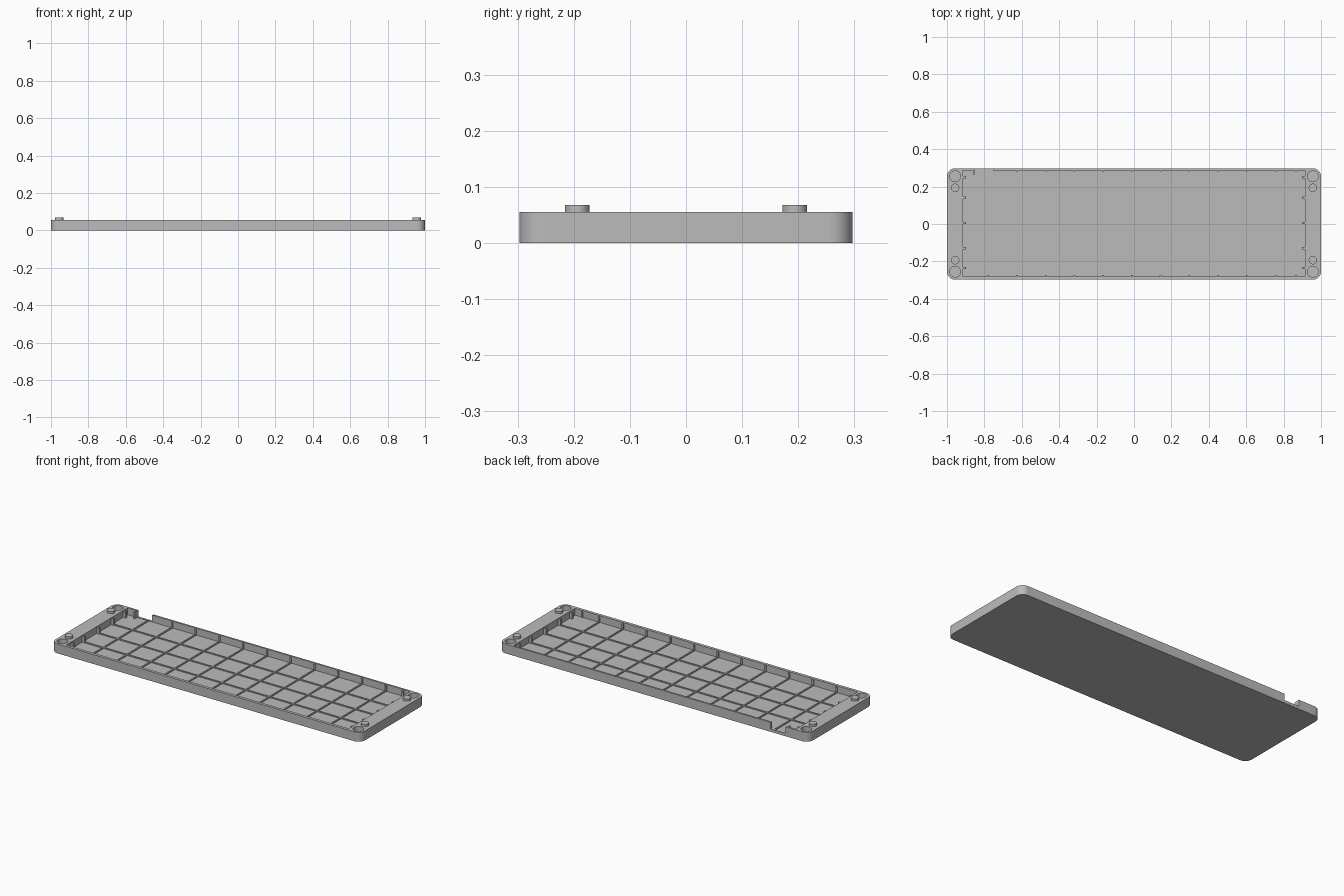
import bpy, bmesh, math
from mathutils import Matrix, Vector

if "Cube" in bpy.data.objects:
    bpy.data.objects.remove(bpy.data.objects["Cube"], do_unlink=True)

GREY = (0.5, 0.5, 0.5, 1)
mat = bpy.data.materials.new("plain grey")
mat.use_nodes = True
mat.diffuse_color = GREY
mat.node_tree.nodes["Principled BSDF"].inputs["Base Color"].default_value = GREY

HALF_X, HALF_Y, RIM, FLOOR = 1.0, 0.297, 0.055, 0.015
IN_X, IN_FRONT, IN_BACK = 0.913, -0.28, 0.286


def finish(name, bm):
    bmesh.ops.recalc_face_normals(bm, faces=bm.faces)
    mesh = bpy.data.meshes.new(name)
    bm.to_mesh(mesh)
    bm.free()
    mesh.materials.append(mat)
    obj = bpy.data.objects.new(name, mesh)
    bpy.context.collection.objects.link(obj)
    return obj


def add_box(bm, x0, x1, y0, y1, z0, z1):
    centre = Vector((x0 + x1, y0 + y1, z0 + z1)) / 2
    size = Matrix.Diagonal((x1 - x0, y1 - y0, z1 - z0, 1))
    bmesh.ops.create_cube(bm, size=1, matrix=Matrix.Translation(centre) @ size)


def add_cylinder(bm, x, y, r, z0, z1):
    bmesh.ops.create_cone(bm, cap_ends=True, segments=32, radius1=r, radius2=r, depth=z1 - z0,
                          matrix=Matrix.Translation((x, y, (z0 + z1) / 2)))


def smooth(obj):
    bpy.ops.object.select_all(action='DESELECT')
    obj.select_set(True)
    bpy.context.view_layer.objects.active = obj
    bpy.ops.object.shade_smooth_by_angle(angle=math.radians(30))


def cut(obj, cutter):
    mod = obj.modifiers.new("cut", 'BOOLEAN')
    mod.operation, mod.solver, mod.object = 'DIFFERENCE', 'EXACT', cutter
    bpy.context.view_layer.objects.active = obj
    bpy.ops.object.modifier_apply(modifier=mod.name)
    bpy.data.objects.remove(cutter, do_unlink=True)


# Tray body: block with rounded upright corners
bm = bmesh.new()
add_box(bm, -HALF_X, HALF_X, -HALF_Y, HALF_Y, 0, RIM)
upright = [e for e in bm.edges if abs(e.verts[0].co.z - e.verts[1].co.z) > 0.01]
bmesh.ops.bevel(bm, geom=upright, offset=0.042, segments=10, profile=0.5, affect='EDGES')
tray = finish("tray_body", bm)

# Cavity, cable notch in the back wall, and corner sockets
bm = bmesh.new()
add_box(bm, -IN_X, IN_X, IN_FRONT, IN_BACK, FLOOR, 0.1)
cut(tray, finish("cavity_cutter", bm))

bm = bmesh.new()
add_box(bm, -0.852, -0.755, 0.25, 0.35, FLOOR + 0.002, 0.1)
cut(tray, finish("notch_cutter", bm))

bm = bmesh.new()
for sx in (-1, 1):
    for sy in (-1, 1):
        add_cylinder(bm, sx * 0.956, sy * 0.255, 0.029, FLOOR, 0.1)
cut(tray, finish("socket_cutter", bm))
smooth(tray)

# Locating pegs
bm = bmesh.new()
for sx in (-1, 1):
    for sy in (-1, 1):
        add_cylinder(bm, sx * 0.956, sy * 0.194, 0.022, RIM - 0.01, 0.068)
smooth(finish("locating_pegs", bm))

# Low stiffening grid on the floor
columns = [-0.779 + 0.1535 * i for i in range(11)]
rows = (-0.13, 0.005, 0.14)
W = 0.004
bm = bmesh.new()
for x in columns:
    add_box(bm, x - W, x + W, IN_FRONT, IN_BACK, FLOOR - 0.004, FLOOR + 0.006)
for y in rows:
    add_box(bm, -IN_X, IN_X, y - W, y + W, FLOOR - 0.004, FLOOR + 0.0055)
finish("floor_ribs", bm)

# Upright ribs along the inside of the walls
bm = bmesh.new()
for x in columns + [0.866]:
    add_box(bm, x - 0.005, x + 0.005, IN_FRONT - 0.004, IN_FRONT + 0.006, FLOOR, RIM - 0.005)
    if x > -0.75:
        add_box(bm, x - 0.005, x + 0.005, IN_BACK - 0.006, IN_BACK + 0.004, FLOOR, RIM - 0.005)
for y in (-0.235, 0.25) + rows:
    for s in (-1, 1):
        a, b = sorted((s * (IN_X - 0.016), s * (IN_X + 0.004)))
        add_box(bm, a, b, y - 0.006, y + 0.006, FLOOR, RIM - 0.005)
# Short block beside the notch
add_box(bm, -0.862, -0.852, 0.265, IN_BACK + 0.004, FLOOR, RIM - 0.003)
finish("wall_ribs", bm)
